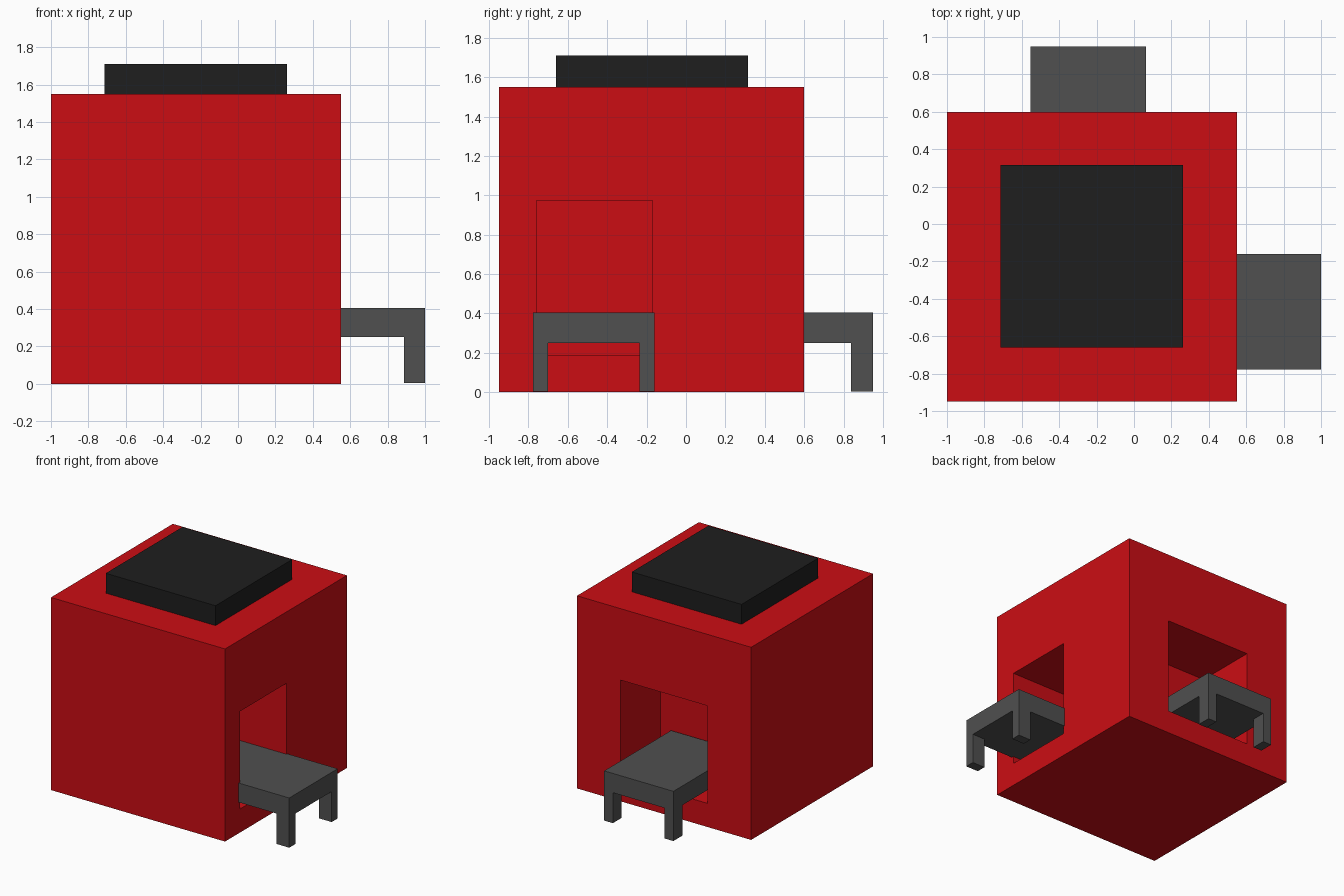
import bpy

if "Cube" in bpy.data.objects:
    bpy.data.objects.remove(bpy.data.objects["Cube"])


def material(name, color):
    m = bpy.data.materials.new(name)
    m.diffuse_color = (*color, 1)
    m.use_nodes = True
    m.node_tree.nodes["Principled BSDF"].inputs["Base Color"].default_value = m.diffuse_color
    return m


RED = material("red", (0.6, 0.004, 0.007))
BLACK = material("black", (0.013, 0.013, 0.013))
GREY = material("dark_grey", (0.08, 0.08, 0.08))


def box(name, lo, hi, mat=None):
    """Box between two opposite corners."""
    bpy.ops.mesh.primitive_cube_add(size=1, location=[(a + b) / 2 for a, b in zip(lo, hi)])
    ob = bpy.context.object
    ob.name = name
    ob.scale = [b - a for a, b in zip(lo, hi)]
    bpy.ops.object.transform_apply(location=False, rotation=False, scale=True)
    if mat:
        ob.data.materials.append(mat)
    return ob


def cut(target, cutter):
    """Subtract a box from the target and hide the cutter."""
    mod = target.modifiers.new(cutter.name, 'BOOLEAN')
    mod.operation = 'DIFFERENCE'
    mod.solver = 'EXACT'
    mod.object = cutter
    cutter.hide_render = True
    cutter.hide_set(True)


# Body with two recessed openings
body = box("body", (-1, -0.95, 0), (0.55, 0.6, 1.55), RED)
cut(body, box("right_opening_cutter", (0.04, -0.76, 0.19), (0.7, -0.17, 0.975), RED))
cut(body, box("back_opening_cutter", (-0.61, 0.09, 0.19), (0.165, 0.75, 0.975), RED))

# Raised lid
box("lid", (-0.715, -0.66, 1.55), (0.262, 0.315, 1.71), BLACK)

# Right table: top reaching into the opening, legs at the outer corners
box("right_table_top", (0.10, -0.777, 0.25), (1, -0.16, 0.405), GREY)
for i, y in enumerate((-0.777, -0.237)):
    box(f"right_table_leg_{i + 1}", (0.887, y, 0.005), (1, y + 0.077, 0.25), GREY)

# Back table
box("back_table_top", (-0.553, 0.10, 0.25), (0.063, 0.95, 0.405), GREY)
for i, x in enumerate((-0.553, -0.014)):
    box(f"back_table_leg_{i + 1}", (x, 0.837, 0.005), (x + 0.077, 0.95, 0.25), GREY)
